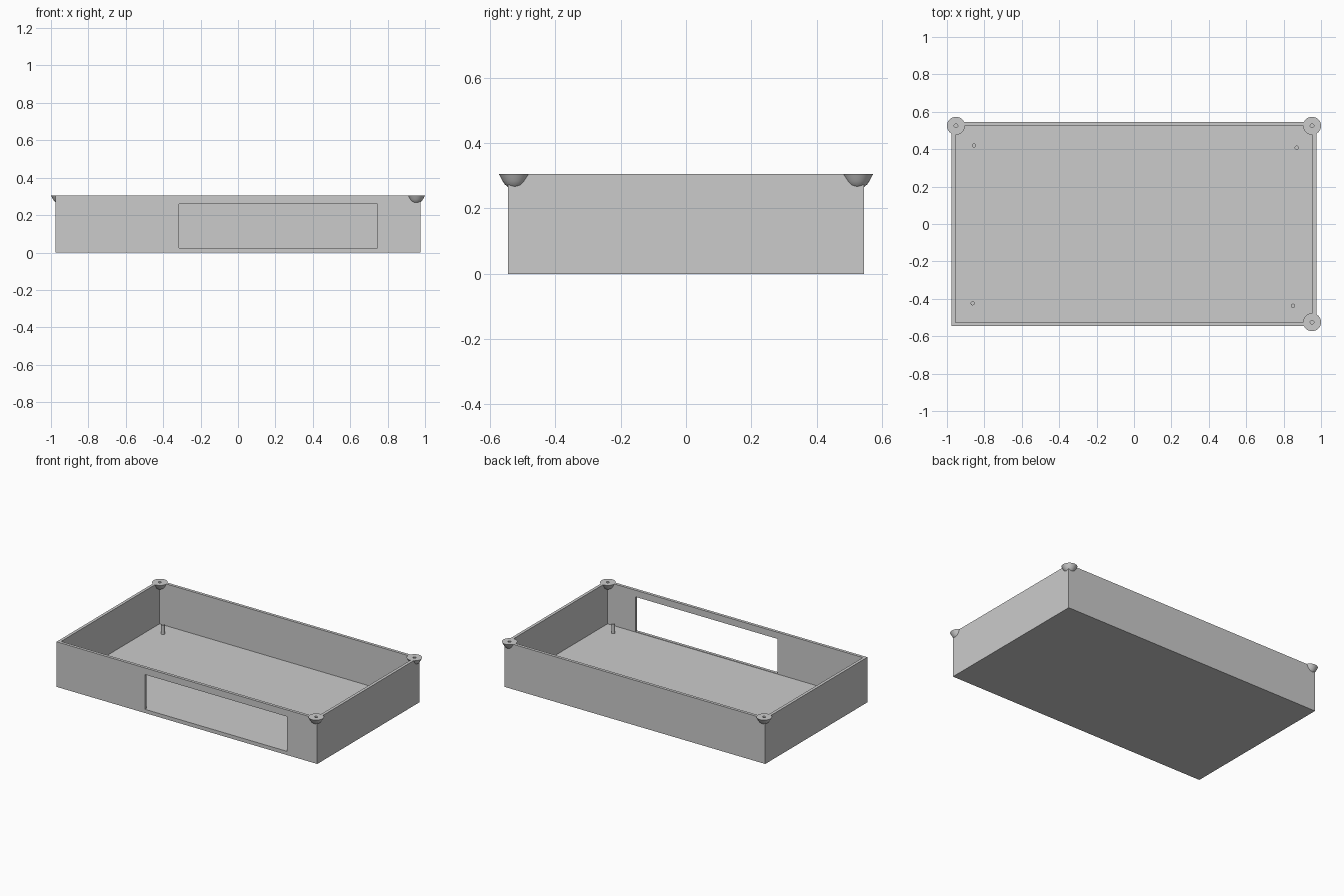
import bpy
import bmesh
from mathutils import Matrix, Vector

cube = bpy.data.objects.get("Cube")
if cube:
    bpy.data.objects.remove(cube, do_unlink=True)

HALF_X, HALF_Y, HEIGHT = 0.975, 0.546, 0.305
WALL, FLOOR = 0.02, 0.022
EAR_X, EAR_Y, EAR_R, EAR_DEPTH = 0.952, 0.525, 0.048, 0.045

grey = bpy.data.materials.new("plain grey")
grey.use_nodes = True
grey.diffuse_color = (0.6, 0.6, 0.6, 1)
grey.node_tree.nodes["Principled BSDF"].inputs["Base Color"].default_value = (0.6, 0.6, 0.6, 1)


def add_object(name, bm):
    bmesh.ops.recalc_face_normals(bm, faces=bm.faces)
    mesh = bpy.data.meshes.new(name)
    bm.to_mesh(mesh)
    bm.free()
    mesh.materials.append(grey)
    obj = bpy.data.objects.new(name, mesh)
    bpy.context.collection.objects.link(obj)
    return obj


def box(name, low, high):
    low, high = Vector(low), Vector(high)
    bm = bmesh.new()
    bmesh.ops.create_cube(bm, size=1, matrix=Matrix.Translation((low + high) / 2)
                          @ Matrix.Diagonal((*(high - low), 1)))
    return add_object(name, bm)


def cylinder(name, x, y, bottom, top, radius):
    bm = bmesh.new()
    bmesh.ops.create_cone(bm, cap_ends=True, segments=24, radius1=radius, radius2=radius,
                          depth=top - bottom,
                          matrix=Matrix.Translation((x, y, (bottom + top) / 2)))
    return add_object(name, bm)


def ear(name, x, y):
    """Rounded cup: a stack of rings under a flat top."""
    profile = [(1, 0), (0.9, 0.2), (0.77, 0.46), (0.62, 0.7), (0.42, 0.88), (0.2, 0.98)]
    bm = bmesh.new()
    rings = []
    for r, d in profile:
        ring = bmesh.ops.create_circle(
            bm, segments=48, radius=r * EAR_R,
            matrix=Matrix.Translation((x, y, HEIGHT - d * EAR_DEPTH)))["verts"]
        rings.append(ring)
    for a, b in zip(rings, rings[1:]):
        for i in range(len(a)):
            j = (i + 1) % len(a)
            bm.faces.new((a[i], a[j], b[j], b[i]))
    bm.faces.new(rings[0])
    bm.faces.new(rings[-1])
    return add_object(name, bm)


def combine(target, tool, operation):
    mod = target.modifiers.new("cut", "BOOLEAN")
    mod.operation, mod.object, mod.solver = operation, tool, "EXACT"
    bpy.context.view_layer.objects.active = target
    bpy.ops.object.modifier_apply(modifier=mod.name)
    bpy.data.objects.remove(tool, do_unlink=True)


def smooth(obj):
    bpy.ops.object.select_all(action="DESELECT")
    obj.select_set(True)
    bpy.context.view_layer.objects.active = obj
    bpy.ops.object.shade_smooth_by_angle(angle=0.6)


# Open tray
tray = box("tray", (-HALF_X, -HALF_Y, 0), (HALF_X, HALF_Y, HEIGHT))
inner_x, inner_y = HALF_X - WALL, HALF_Y - WALL
combine(tray, box("cavity", (-inner_x, -inner_y, FLOOR), (inner_x, inner_y, 0.5)), "DIFFERENCE")

# Window in the front wall
combine(tray, box("window", (-0.315, -0.7, 0.025), (0.747, -0.45, 0.26)), "DIFFERENCE")

# Screw ears on three corners, each with a small hole
for sx, sy in ((-1, 1), (1, 1), (1, -1)):
    x, y = sx * EAR_X, sy * EAR_Y
    combine(tray, ear("ear", x, y), "UNION")
    combine(tray, cylinder("hole", x, y, HEIGHT - 0.03, HEIGHT + 0.05, 0.01), "DIFFERENCE")
smooth(tray)

# Mounting pegs on the floor
pegs = {"back_right_peg": (-0.855, 0.42), "back_left_peg": (0.87, 0.408),
        "front_right_peg": (-0.863, -0.424), "front_left_peg": (0.85, -0.437)}
for name, (x, y) in pegs.items():
    smooth(cylinder(name, x, y, FLOOR - 0.01, FLOOR + 0.062, 0.011))
